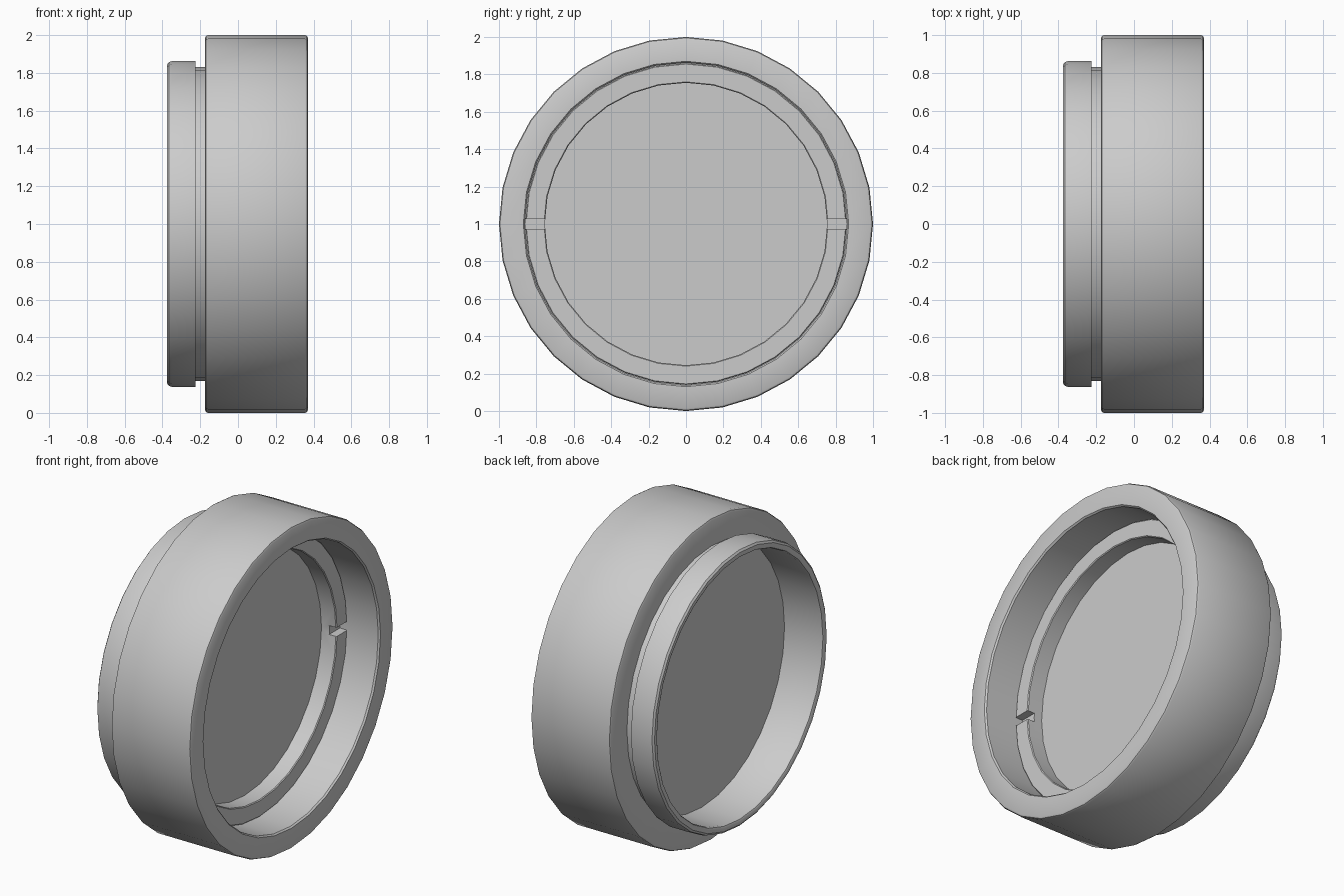
import bpy, bmesh, math

if "Cube" in bpy.data.objects:
    bpy.data.objects.remove(bpy.data.objects["Cube"])

SIDES = 32
CZ = 1.0  # height of the ring axis


def lathe(name, profile, closed=True):
    """Spin an (x, radius) profile around the horizontal x axis."""
    bm = bmesh.new()
    rings = []
    for i in range(SIDES):
        a = 2 * math.pi * i / SIDES
        rings.append([bm.verts.new((x, r * math.cos(a), CZ + r * math.sin(a)))
                      for x, r in profile])
    n = len(profile)
    for i in range(SIDES):
        p, q = rings[i], rings[(i + 1) % SIDES]
        for j in range(n if closed else n - 1):
            k = (j + 1) % n
            bm.faces.new((p[j], p[k], q[k], q[j]))
    if not closed:  # flat caps for solid discs
        bm.faces.new([r[0] for r in rings])
        bm.faces.new([r[-1] for r in rings])
    bmesh.ops.recalc_face_normals(bm, faces=bm.faces)
    mesh = bpy.data.meshes.new(name)
    bm.to_mesh(mesh)
    bm.free()
    ob = bpy.data.objects.new(name, mesh)
    bpy.context.collection.objects.link(ob)
    return ob


def smooth(ob):
    bpy.ops.object.select_all(action='DESELECT')
    ob.select_set(True)
    bpy.context.view_layer.objects.active = ob
    bpy.ops.object.shade_smooth_by_angle(angle=math.radians(35))


# Outer housing with stepped rear mount, neck groove and inner ledge
housing = lathe("housing", [
    (0.37, 0.87), (0.37, 0.985), (0.365, 0.995), (0.355, 1.0),
    (-0.16, 1.0), (-0.17, 0.995), (-0.175, 0.985),
    (-0.175, 0.83), (-0.225, 0.83), (-0.225, 0.862),
    (-0.35, 0.862), (-0.366, 0.857), (-0.375, 0.845),
    (-0.375, 0.825), (-0.37, 0.815), (-0.36, 0.81),
    (-0.11, 0.81), (-0.11, 0.862), (0.36, 0.862)])

# Glass disc
glass = lathe("glass", [(-0.11, 0.86), (0.045, 0.86)], closed=False)

# Retaining ring holding the glass
ring = lathe("retaining_ring", [
    (0.045, 0.755), (0.145, 0.755), (0.15, 0.76),
    (0.15, 0.855), (0.145, 0.86), (0.045, 0.86)])

# Spanner slots, one on each side of the ring
for side, label in ((1, "right"), (-1, "left")):
    bpy.ops.mesh.primitive_cube_add(size=1, location=(0.15, side * 0.81, CZ))
    cutter = bpy.context.object
    cutter.name = "slot_cutter_" + label
    cutter.scale = (0.1, 0.3, 0.055)
    cutter.hide_render = True
    cutter.hide_set(True)
    mod = ring.modifiers.new("slot_" + label, 'BOOLEAN')
    mod.operation = 'DIFFERENCE'
    mod.solver = 'EXACT'
    mod.object = cutter

for ob in (housing, glass, ring):
    smooth(ob)
